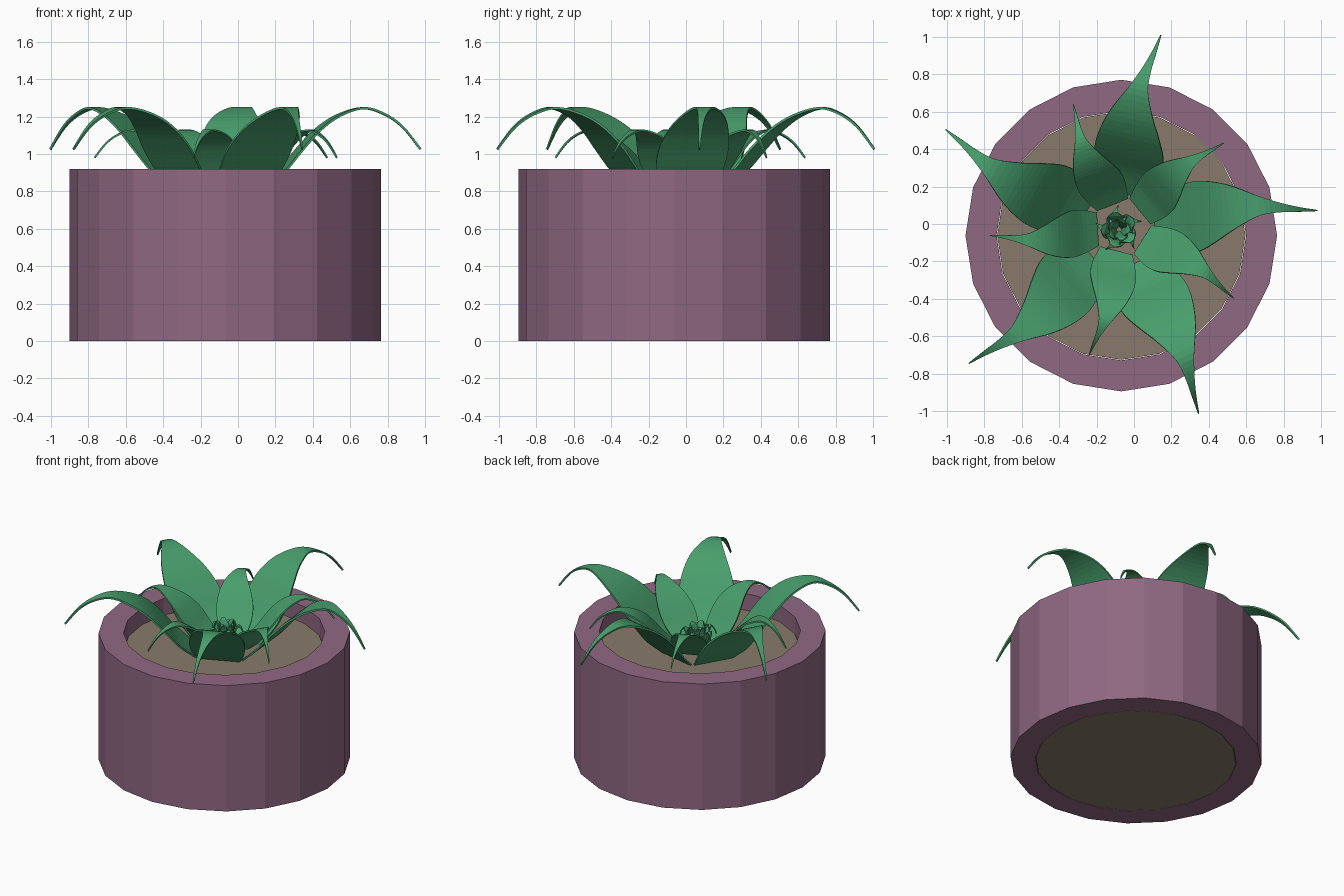
import bpy, bmesh, math

if "Cube" in bpy.data.objects:
    bpy.data.objects.remove(bpy.data.objects["Cube"])

def material(name, rgb):
    m = bpy.data.materials.new(name)
    m.diffuse_color = (*rgb, 1)
    m.use_nodes = True
    m.node_tree.nodes["Principled BSDF"].inputs["Base Color"].default_value = m.diffuse_color
    return m

GREEN = material("leaf_green", (0.065, 0.34, 0.15))
MAUVE = material("pot_mauve", (0.28, 0.14, 0.225))
EARTH = material("soil_brown", (0.25, 0.195, 0.145))

def finish(name, bm, mat):
    me = bpy.data.meshes.new(name)
    bmesh.ops.recalc_face_normals(bm, faces=bm.faces)
    bm.to_mesh(me)
    bm.free()
    me.materials.append(mat)
    ob = bpy.data.objects.new(name, me)
    bpy.context.collection.objects.link(ob)
    return ob

def lathe(name, profile, sides, mat, closed):
    bm = bmesh.new()
    rings = [[bm.verts.new((r * math.cos(2 * math.pi * i / sides),
                            r * math.sin(2 * math.pi * i / sides), z))
              for i in range(sides)] for r, z in profile]
    pairs = list(zip(rings, rings[1:]))
    if closed:
        pairs.append((rings[-1], rings[0]))
    else:
        bm.faces.new(rings[0])
        bm.faces.new(rings[-1])
    for a, b in pairs:
        for i in range(sides):
            j = (i + 1) % sides
            bm.faces.new((a[i], a[j], b[j], b[i]))
    ob = finish(name, bm, mat)
    ob.location = (-0.068, -0.062, 0)
    return ob

# Pot (20-sided tube) and soil filling it
lathe("pot", [(0.833, 0), (0.833, 0.92), (0.667, 0.92), (0.667, 0)], 20, MAUVE, True)
lathe("soil", [(0.664, 0), (0.664, 0.80)], 20, EARTH, False)

# Leaf stations: distance out, height above base, left edge, right edge
LEAF = [(0.20, 0.00, 0.14, -0.13), (0.32, 0.11, 0.195, -0.16),
        (0.42, 0.23, 0.22, -0.155), (0.52, 0.335, 0.21, -0.11),
        (0.63, 0.41, 0.175, -0.05), (0.76, 0.45, 0.11, 0.003),
        (0.87, 0.42, 0.062, 0.01), (0.97, 0.35, 0.028, 0.003),
        (1.065, 0.23, 0.003, -0.003)]

def spline(pts, steps):
    out = []
    for i in range(len(pts) - 1):
        p0, p1, p2, p3 = (pts[max(i - 1, 0)], pts[i], pts[i + 1],
                          pts[min(i + 2, len(pts) - 1)])
        for k in range(steps):
            t = k / steps
            out.append([0.5 * (2 * b + (c - a) * t + (2 * a - 5 * b + 4 * c - d) * t * t
                               + (3 * b - a - 3 * c + d) * t ** 3)
                        for a, b, c, d in zip(p0, p1, p2, p3)])
    return out + [list(pts[-1])]

def leaf_ring(name, centre, angle, scale, rise, width, steps, thick):
    # Five curled leaves around the centre
    for n in range(5):
        bm = bmesh.new()
        rows = []
        for u, z, l, r in spline(LEAF, steps):
            rows.append([bm.verts.new((u * scale, v * width, z * rise))
                         for v in (l, (l + r) / 2, r)])
        for a, b in zip(rows, rows[1:]):
            for i in range(2):
                bm.faces.new((a[i], a[i + 1], b[i + 1], b[i]))
        ob = finish(f"{name}_{n + 1}", bm, GREEN)
        ob.location = centre
        ob.rotation_euler.z = math.radians(angle + 72 * n)
        mod = ob.modifiers.new("thickness", "SOLIDIFY")
        mod.thickness = thick
        mod.offset = 0

# Outer, inner and heart leaves
leaf_ring("outer_leaf", (-0.084, -0.034, 0.795), 5.7, 1.0, 1.0, 1.0, 4, 0.012)
leaf_ring("inner_leaf", (-0.065, -0.017, 0.828), 39.6, 0.66, 0.66, 0.66, 4, 0.01)
leaf_ring("heart_leaf", (-0.08, -0.03, 0.83), 20, 0.12, 0.28, 0.3, 1, 0.008)
leaf_ring("bud_leaf", (-0.08, -0.03, 0.85), 56, 0.075, 0.3, 0.2, 1, 0.008)
